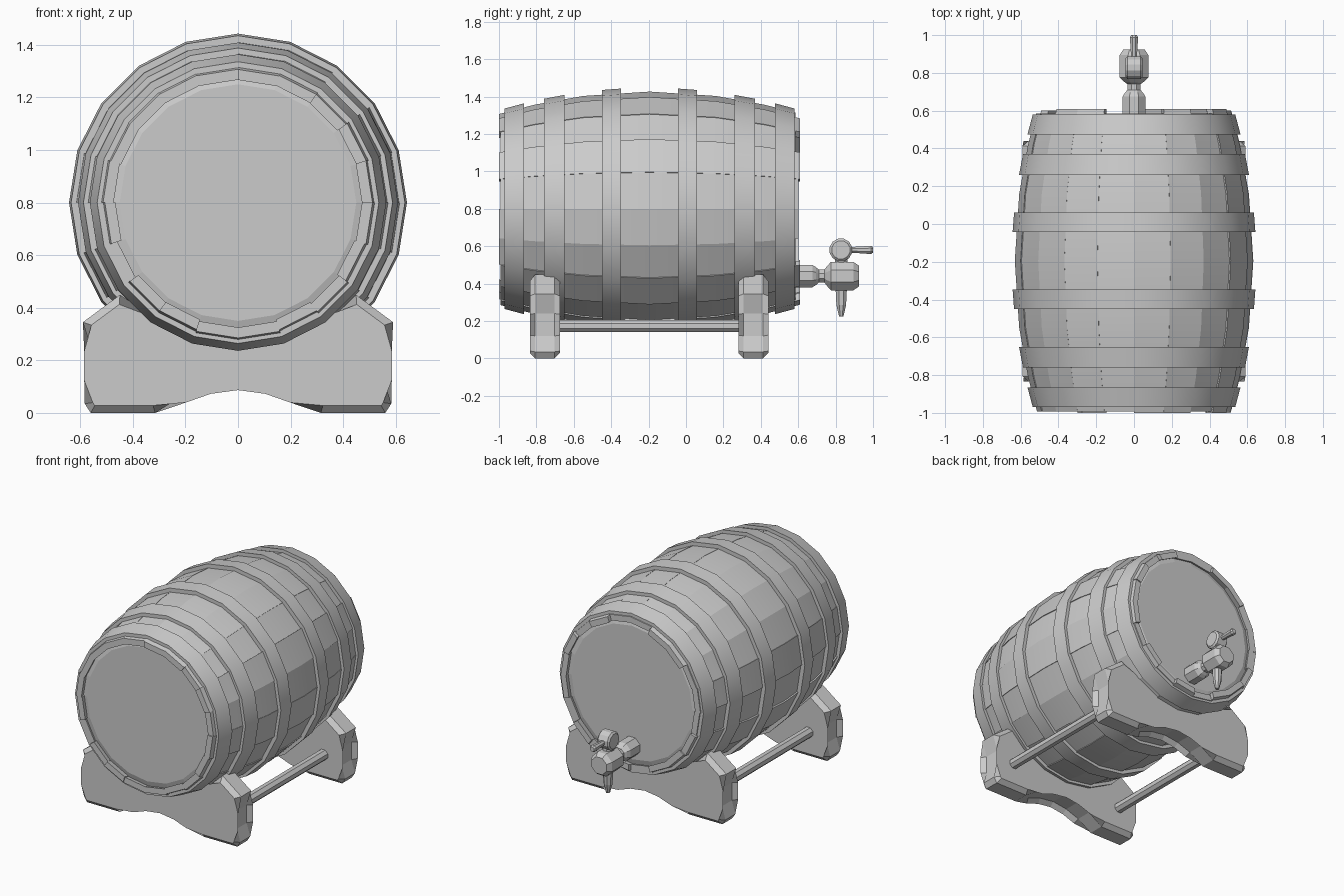
import bpy, bmesh, math, random
from mathutils import Matrix, Vector

if "Cube" in bpy.data.objects:
    bpy.data.objects.remove(bpy.data.objects["Cube"])

random.seed(4)
CY, CZ, N = -0.195, 0.80, 20      # barrel centre and number of staves
STEP = 2 * math.pi / N


def finish(bm, name, smooth=None):
    bmesh.ops.recalc_face_normals(bm, faces=bm.faces)
    me = bpy.data.meshes.new(name)
    bm.to_mesh(me)
    bm.free()
    ob = bpy.data.objects.new(name, me)
    bpy.context.collection.objects.link(ob)
    if smooth:
        bpy.ops.object.select_all(action='DESELECT')
        ob.select_set(True)
        bpy.context.view_layer.objects.active = ob
        bpy.ops.object.shade_smooth_by_angle(angle=math.radians(smooth))
    return ob


def bridge(bm, rings, closed):
    """Join matching rings of vertices; close the loop or cap both ends."""
    pairs = list(zip(rings, rings[1:] + rings[:1])) if closed else list(zip(rings, rings[1:]))
    for a, b in pairs:
        for i in range(len(a)):
            j = (i + 1) % len(a)
            bm.faces.new((a[i], a[j], b[j], b[i]))
    if not closed:
        bm.faces.new(rings[0])
        bm.faces.new(rings[-1])


def lathe(name, profile, origin, axis, sides=8, closed=False, turn=0.5, smooth=None):
    """Spin (distance along axis, radius) pairs around an axis."""
    bm = bmesh.new()
    m = Matrix.Translation(origin) @ Vector(axis).to_track_quat('Z', 'Y').to_matrix().to_4x4()
    rings = []
    for d, r in profile:
        angs = [2 * math.pi * (i + turn) / sides for i in range(sides)]
        rings.append([bm.verts.new(m @ Vector((r * math.cos(a), r * math.sin(a), d))) for a in angs])
    bridge(bm, rings, closed)
    return finish(bm, name, smooth)


def belly(y):
    return 0.63 - 0.12 * ((y - CY) / 0.805) ** 2


# Barrel staves: curved planks with slightly uneven height and length
bm = bmesh.new()
for k in range(N):
    lift = random.uniform(-0.006, 0.004)
    y0, y1 = -1 + random.choice((0, 0.008, 0.03)), 0.61 - random.choice((0, 0.008, 0.025))
    a0, a1 = k * STEP, (k + 1) * STEP
    rings = []
    for y in [y0, -0.81, -0.55, CY, 0.16, 0.42, y1]:
        r = belly(y) + lift
        ring = []
        for a, rr in ((a0, r), (a1, r), (a1, r - 0.04), (a0, r - 0.04)):
            ring.append(bm.verts.new((rr * math.sin(a), y, CZ + rr * math.cos(a))))
        rings.append(ring)
    bridge(bm, rings, False)
finish(bm, "staves", 25)

# Barrel heads, set slightly inside the rim
for name, y, s in (("front_head", -0.965, 1), ("back_head", 0.575, -1)):
    lathe(name, [(0, 0.45), (0.012, 0.49), (0.05, 0.50)], (0, y, CZ), (0, s, 0), N, turn=0)

# Metal hoops, mirrored about the belly
for i, (ya, yb) in enumerate(((-0.97, -0.865), (-0.76, -0.65), (-0.45, -0.347))):
    for side in (-1, 1):
        prof = []
        for y, t in ((ya, -0.02), (ya, 0.017), (yb, 0.017), (yb, -0.02)):
            prof.append(((y - CY) * -side, belly(y) + t))
        name = f"{'front' if side < 0 else 'back'}_hoop_{i + 1}"
        lathe(name, prof, (0, CY, CZ), (0, 1, 0), N, closed=True, turn=0, smooth=25)

# Cradle plates: half outline mirrored, extruded and chamfered
cradle = [(0.57 * math.sin(math.radians(a)), CZ - 0.57 * math.cos(math.radians(a)))
          for a in (0, 18, 36, 52)]
half = cradle + [(0.59, 0.345), (0.557, 0.24), (0.557, 0.12), (0.583, 0.035), (0.56, 0),
                 (0.315, 0), (0.21, 0.065), (0.11, 0.1), (0, 0.115)]
outline = half + [(-x, z) for x, z in half[-2:0:-1]]
for name, ya, yb in (("front_cradle", -0.835, -0.675), ("back_cradle", 0.28, 0.44)):
    bm = bmesh.new()
    rings = [[bm.verts.new((x, y, z)) for x, z in outline] for y in (ya, yb)]
    bridge(bm, rings, False)
    rim = [e for e in bm.edges if abs(e.verts[0].co.y - e.verts[1].co.y) < 1e-5]
    bmesh.ops.bevel(bm, geom=rim, offset=0.028, segments=1, affect='EDGES')
    finish(bm, name)

# Rods joining the cradle plates
for name, x in (("left_rod", -0.44), ("right_rod", 0.44)):
    lathe(name, [(-0.7, 0.036), (0.3, 0.036)], (x, 0, 0.173), (0, 1, 0), 8)

# Tap: pipe and body along y, spout down, valve drum across, lever handle
lathe("tap_pipe", [(0.56, 0.065), (0.675, 0.065), (0.695, 0.052), (0.71, 0.037), (0.74, 0.037),
                   (0.752, 0.055), (0.775, 0.082), (0.895, 0.082), (0.925, 0.06)],
      (0, 0, 0.44), (0, 1, 0), 8)
lathe("tap_spout", [(-0.05, 0.032), (0.08, 0.032), (0.155, 0.028), (0.215, 0.013)],
      (0, 0.83, 0.44), (0, 0, -1), 8)
lathe("tap_stem", [(0, 0.04), (0.1, 0.035)], (0, 0.83, 0.46), (0, 0, 1), 8)
lathe("tap_valve", [(-0.045, 0.05), (-0.035, 0.062), (0.035, 0.062), (0.045, 0.05)],
      (0, 0.828, 0.58), (1, 0, 0), 12)
lathe("tap_handle", [(0.04, 0.016), (0.11, 0.02), (0.16, 0.024), (0.172, 0.016)],
      (0, 0.828, 0.58), (0, 1, 0), 8)
